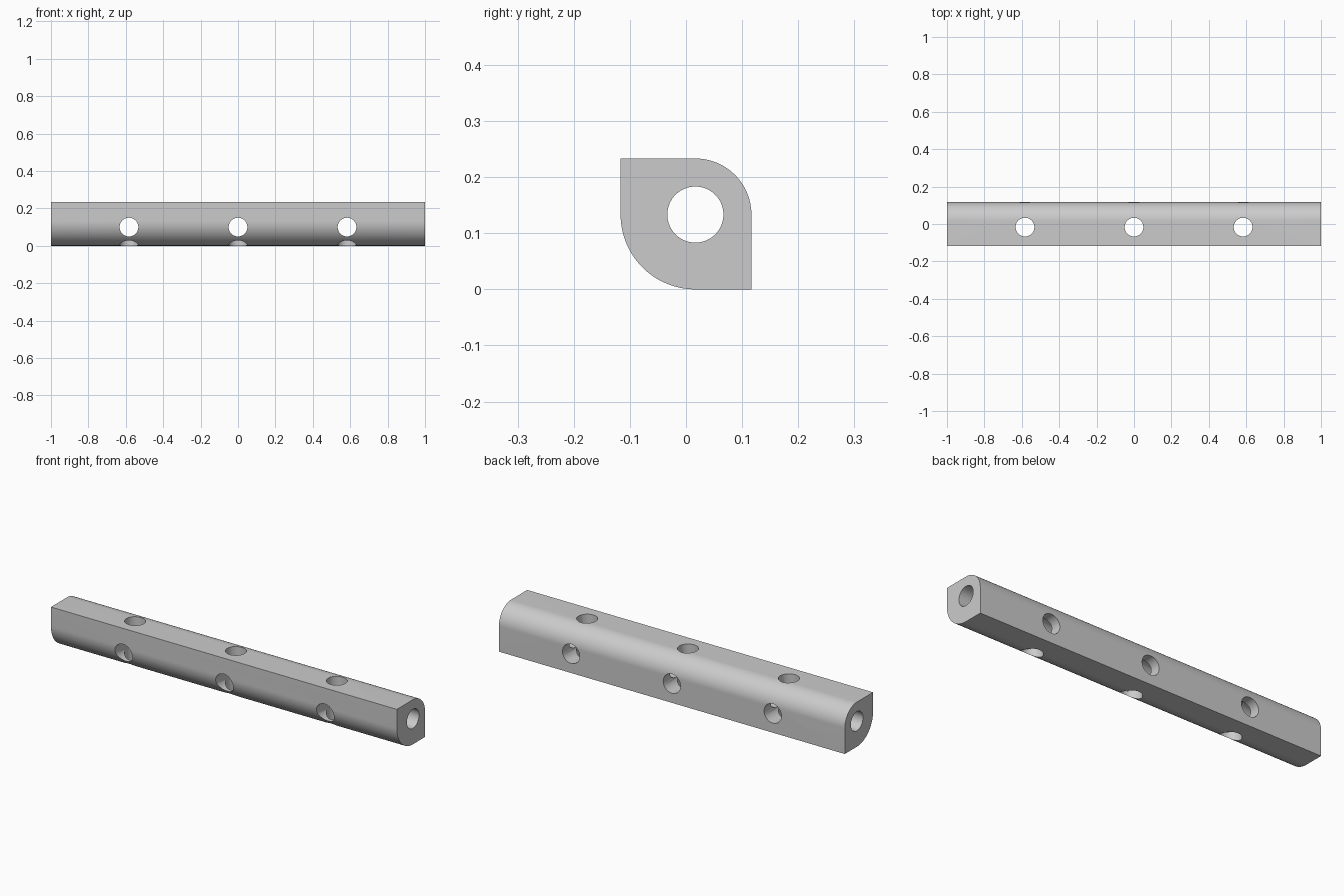
import bpy, bmesh
from math import pi, sin, cos, radians
from mathutils import Matrix

cube = bpy.data.objects.get("Cube")
if cube:
    bpy.data.objects.remove(cube, do_unlink=True)

LENGTH = 2.0
SIDE = 0.2333            # width and height of the bar
HALF = SIDE / 2
BORE_Y, BORE_Z = 0.0167, 0.1333
CROSS_Y, CROSS_Z = -0.0167, 0.1
HOLE_R = 0.05

grey = bpy.data.materials.new("plain_grey")
grey.use_nodes = True
colour = (0.6, 0.6, 0.6, 1)
grey.diffuse_color = colour
grey.node_tree.nodes["Principled BSDF"].inputs["Base Color"].default_value = colour


def make_object(name, bm):
    bmesh.ops.recalc_face_normals(bm, faces=bm.faces)
    mesh = bpy.data.meshes.new(name)
    bm.to_mesh(mesh)
    bm.free()
    mesh.materials.append(grey)
    obj = bpy.data.objects.new(name, mesh)
    bpy.context.collection.objects.link(obj)
    return obj


def arc(radius, start, steps=24):
    """Quarter circle around the bore centre, as (y, z) points."""
    angles = [start + pi / 2 * i / steps for i in range(steps + 1)]
    return [(BORE_Y + radius * cos(a), BORE_Z + radius * sin(a)) for a in angles]


def drill(target, location, axis, depth):
    """Cut a round hole through the target."""
    bm = bmesh.new()
    turn = Matrix.Rotation(pi / 2, 4, axis) if axis else Matrix()
    bmesh.ops.create_cone(bm, cap_ends=True, segments=64, radius1=HOLE_R,
                          radius2=HOLE_R, depth=depth,
                          matrix=Matrix.Translation(location) @ turn)
    cutter = make_object("hole_cutter", bm)
    cutter.hide_render = True
    mod = target.modifiers.new("hole", 'BOOLEAN')
    mod.operation = 'DIFFERENCE'
    mod.solver = 'EXACT'
    mod.object = cutter
    bpy.ops.object.modifier_apply(modifier=mod.name)
    bpy.data.objects.remove(cutter, do_unlink=True)


# Bar: two opposite rounded corners, two sharp ones
profile = [(HALF, 0)] + arc(HALF - BORE_Y, 0) + [(-HALF, SIDE)] + arc(BORE_Z, pi)
bm = bmesh.new()
end = bm.faces.new([bm.verts.new((-LENGTH / 2, y, z)) for y, z in profile])
grown = bmesh.ops.extrude_face_region(bm, geom=[end], use_keep_orig=True)
bmesh.ops.translate(bm, vec=(LENGTH, 0, 0),
                    verts=[v for v in grown["geom"] if isinstance(v, bmesh.types.BMVert)])
bar = make_object("drilled_bar", bm)
bpy.context.view_layer.objects.active = bar
bar.select_set(True)

# Lengthwise bore, then three pairs of crossing holes
drill(bar, (0, BORE_Y, BORE_Z), 'Y', LENGTH + 0.2)
for x in (-0.583, 0, 0.583):
    drill(bar, (x, 0, CROSS_Z), 'X', 0.5)
    drill(bar, (x, CROSS_Y, HALF), None, 0.5)

bpy.ops.object.shade_smooth_by_angle(angle=radians(30))
